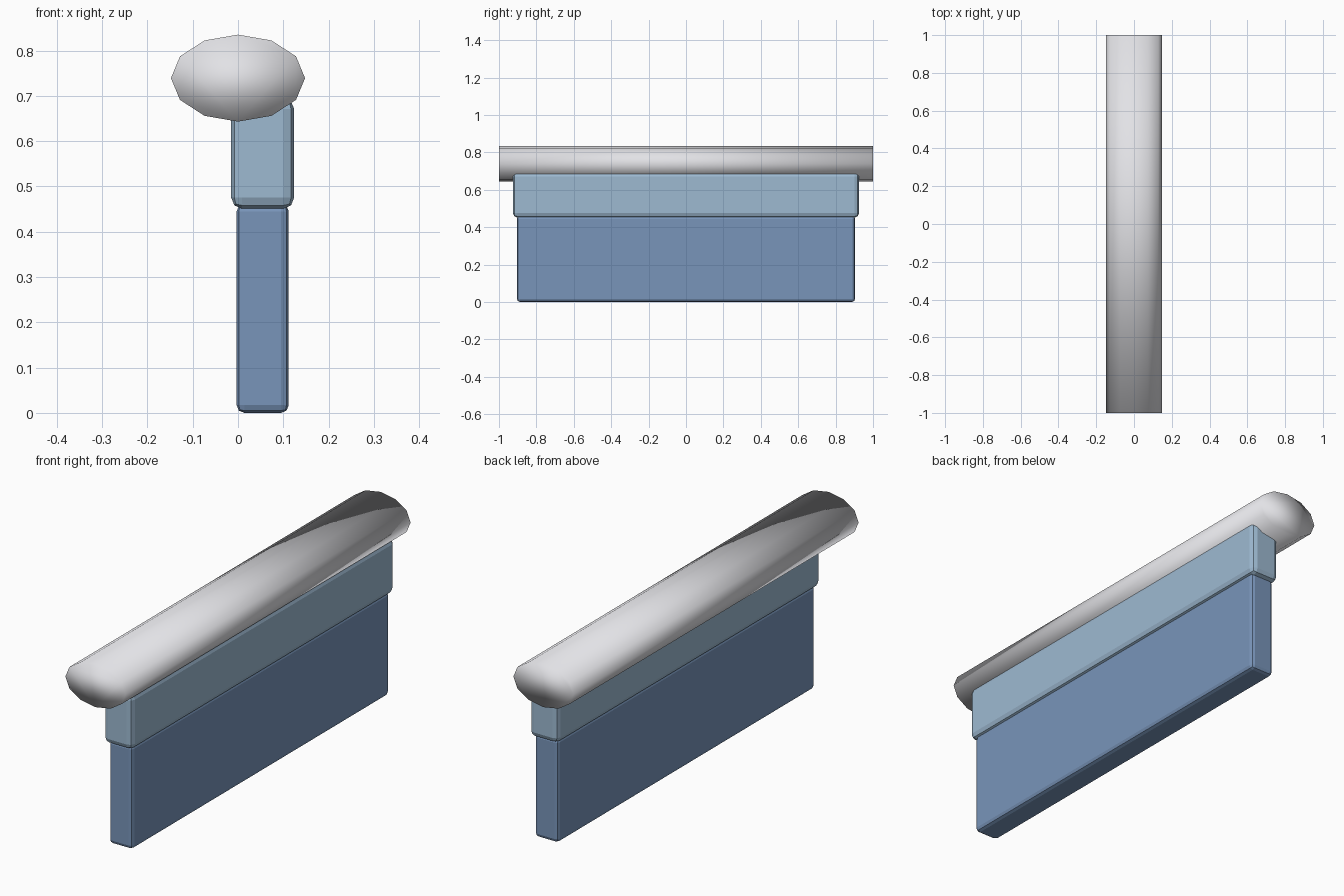
import bpy
import math

if "Cube" in bpy.data.objects:
    bpy.data.objects.remove(bpy.data.objects["Cube"])


def material(name, rgb):
    m = bpy.data.materials.new(name)
    m.diffuse_color = (*rgb, 1.0)
    m.use_nodes = True
    m.node_tree.nodes["Principled BSDF"].inputs["Base Color"].default_value = m.diffuse_color
    return m


def bevelled_block(name, lo, hi, bevel, mat):
    size = [b - a for a, b in zip(lo, hi)]
    mid = [(a + b) / 2 for a, b in zip(lo, hi)]
    bpy.ops.mesh.primitive_cube_add(size=1, location=mid)
    ob = bpy.context.object
    ob.name = name
    ob.scale = size
    bpy.ops.object.transform_apply(location=False, rotation=False, scale=True)
    mod = ob.modifiers.new("rounded_edges", 'BEVEL')
    mod.width = bevel
    mod.segments = 2
    ob.data.materials.append(mat)
    return ob


blue = material("mid_blue", (0.19, 0.30, 0.49))
pale_blue = material("pale_blue", (0.34, 0.49, 0.64))
grey = material("light_grey", (0.76, 0.76, 0.79))

# Tall lower panel and wider upper band, both offset to the right
bevelled_block("lower_panel", (-0.003, -0.904, 0.0), (0.112, 0.904, 0.462), 0.017, blue)
bevelled_block("upper_band", (-0.015, -0.925, 0.451), (0.124, 0.925, 0.695), 0.024, pale_blue)

# Flattened twelve-sided rail along the top, smooth all over
bpy.ops.mesh.primitive_cylinder_add(vertices=12, radius=1, depth=2,
                                    rotation=(math.pi / 2, 0, 0))
rail = bpy.context.object
rail.name = "top_rail"
bpy.ops.object.transform_apply(location=False, rotation=True, scale=False)
rail.scale = (0.148, 1.0, 0.096)
rail.location = (0, 0, 0.739)
bpy.ops.object.transform_apply(location=False, rotation=False, scale=True)
bpy.ops.object.shade_smooth()
rail.data.materials.append(grey)
